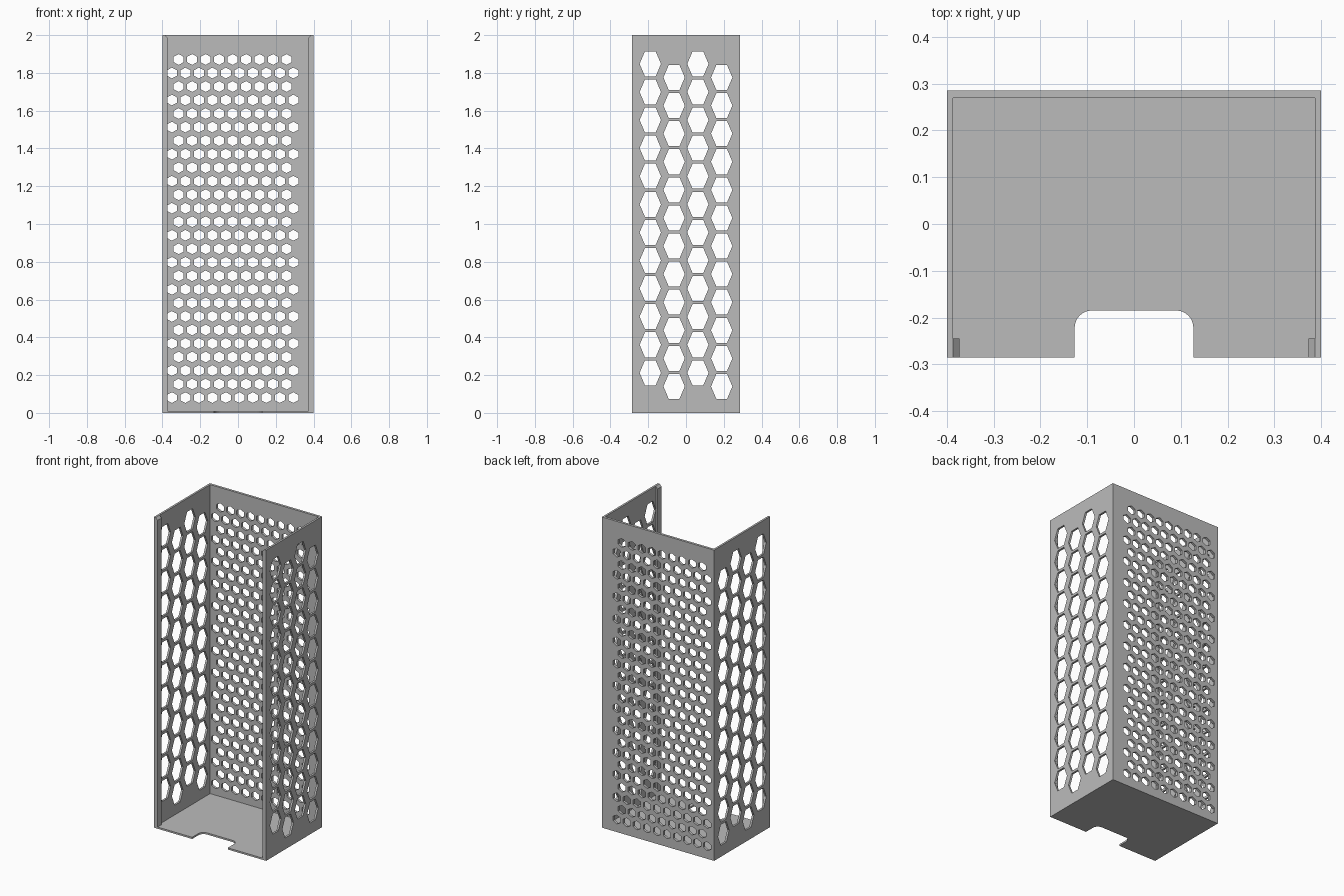
import bpy, bmesh, math
from mathutils import Matrix

if "Cube" in bpy.data.objects:
    bpy.data.objects.remove(bpy.data.objects["Cube"])

W, D, H = 0.4, 0.285, 2.0        # half width, half depth, height
T_SIDE, T_BACK, T_FLOOR = 0.013, 0.016, 0.011

grey = bpy.data.materials.new("grey plastic")
grey.diffuse_color = (0.5, 0.5, 0.5, 1)
grey.use_nodes = True
grey.node_tree.nodes["Principled BSDF"].inputs["Base Color"].default_value = grey.diffuse_color


def hexagon(cx, cy, rx, ry, start):
    """Stretched hexagon outline; start is the angle of the first corner."""
    return [(cx + rx * math.cos(start + k * math.pi / 3),
             cy + ry * math.sin(start + k * math.pi / 3)) for k in range(6)]


def rect(x0, x1, y0, y1):
    return [(x0, y0), (x1, y0), (x1, y1), (x0, y1)]


def plate(name, outlines, thickness, axes, centre):
    """Flat sheet: first outline is the edge, the rest are holes."""
    cu = bpy.data.curves.new(name, 'CURVE')
    cu.dimensions = '2D'
    cu.fill_mode = 'BOTH'
    cu.extrude = thickness / 2
    for pts in outlines:
        sp = cu.splines.new('POLY')
        sp.points.add(len(pts) - 1)
        for p, (x, y) in zip(sp.points, pts):
            p.co = (x, y, 0, 1)
        sp.use_cyclic_u = True
    tmp = bpy.data.objects.new(name + "_outline", cu)
    bpy.context.scene.collection.objects.link(tmp)
    bpy.context.view_layer.update()
    dg = bpy.context.evaluated_depsgraph_get()
    me = bpy.data.meshes.new_from_object(tmp.evaluated_get(dg))
    bpy.data.objects.remove(tmp)

    # Stand the sheet in its plane and close its seams
    rot = Matrix(axes).transposed().to_4x4()
    bm = bmesh.new()
    bm.from_mesh(me)
    bmesh.ops.transform(bm, matrix=Matrix.Translation(centre) @ rot, verts=bm.verts)
    bmesh.ops.remove_doubles(bm, verts=bm.verts, dist=1e-5)
    bmesh.ops.recalc_face_normals(bm, faces=bm.faces)
    for f in bm.faces:
        f.smooth = False
    bm.to_mesh(me)
    bm.free()
    me.materials.clear()
    me.materials.append(grey)
    me.name = name
    ob = bpy.data.objects.new(name, me)
    bpy.context.scene.collection.objects.link(ob)
    return ob


X, Y, Z = (1, 0, 0), (0, 1, 0), (0, 0, 1)
NEG_Y = (0, -1, 0)

# Back panel: 26 staggered rows of small holes, 9 and 10 per row
holes = []
for row in range(26):
    wide = row % 2 == 0
    for i in range(10 if wide else 9):
        x = (-0.35 if wide else -0.314) + i * 0.0714
        z = 0.081 + row * 0.0716
        holes.append(hexagon(x, z, 0.0306, 0.0285, math.pi / 6))
plate("back_panel", [rect(-W, W, 0, H)] + holes, T_BACK,
      (X, Z, NEG_Y), (0, D - T_BACK / 2, 0))

# Side panels: four staggered columns of large stretched hexagons
holes = []
for col in range(4):
    for i in range(12):
        z = (0.212 if col % 2 == 0 else 0.14) + i * 0.1487
        holes.append(hexagon(-0.189 + col * 0.126, z, 0.0565, 0.0765, 0))
for s, side in ((-1, "left"), (1, "right")):
    plate(side + "_panel", [rect(-D, D - T_BACK, 0, H)] + holes, T_SIDE,
          (Y, Z, X), (s * (W - T_SIDE / 2), 0, 0))
    # Front rail inside the panel, bevelled at its top end
    xo, xi = s * (W - T_SIDE), s * 0.373
    plate(side + "_front_rail",
          [[(xo, T_FLOOR), (xi, T_FLOOR), (xi, H - 0.015), (xo, H)]],
          0.04, (X, Z, NEG_Y), (0, -D + 0.02, 0))

# Floor with a round-cornered notch in the front edge
nx, ny, r = 0.127, -0.185, 0.037
arc = [(nx - r + r * math.cos(a), ny - r + r * math.sin(a))
       for a in (k * math.pi / 16 for k in range(9))]
notch = [(nx, -D)] + arc
outline = notch + [(-x, y) for x, y in reversed(notch)]
wi = W - T_SIDE
outline += [(-wi, -D), (-wi, D - T_BACK), (wi, D - T_BACK), (wi, -D)]
plate("floor", [outline], T_FLOOR, (X, Y, Z), (0, 0, T_FLOOR / 2))
